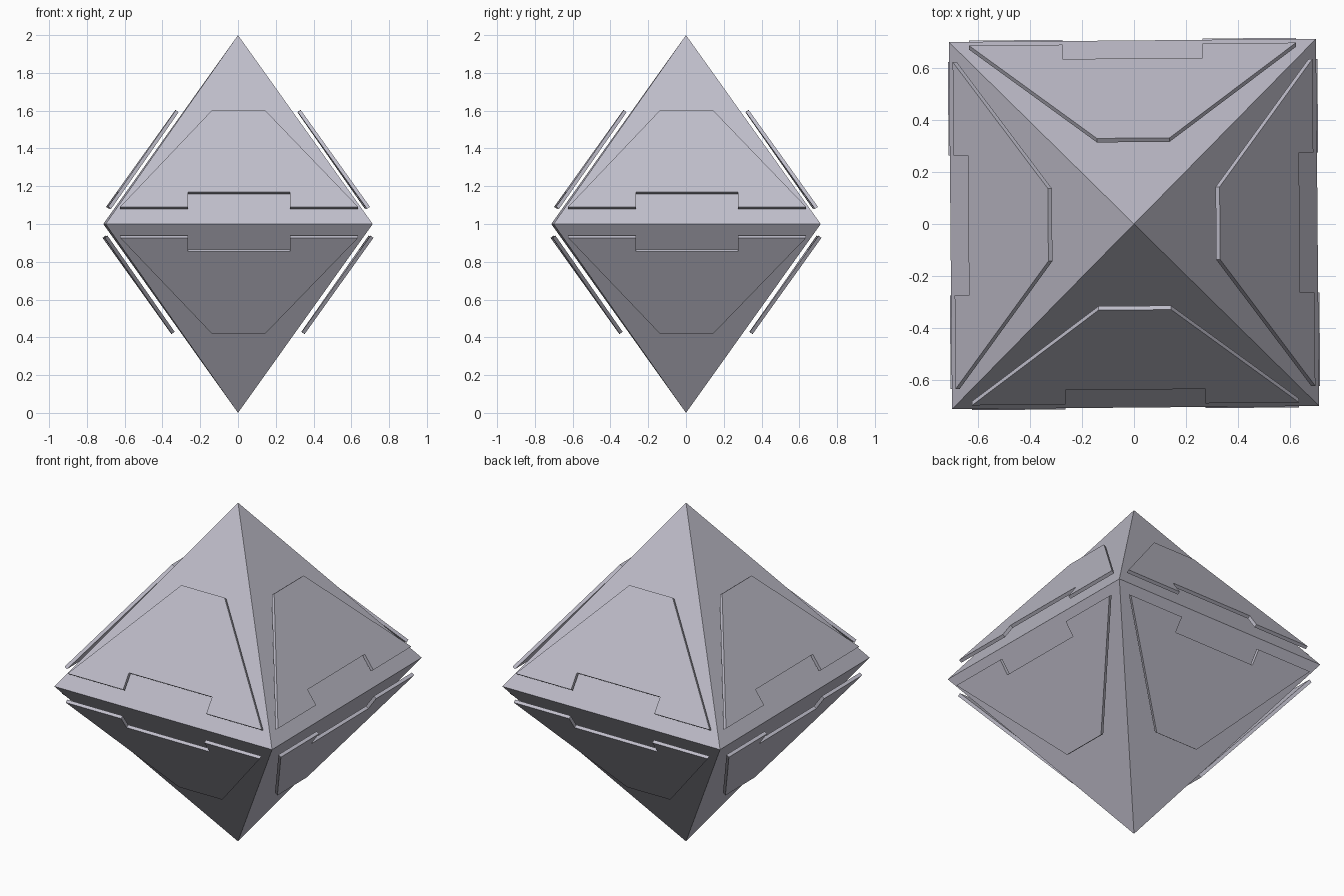
import bpy, bmesh
from math import pi, radians, sqrt
from mathutils import Matrix, Vector

cube = bpy.data.objects.get("Cube")
if cube:
    bpy.data.objects.remove(cube)

HALF = sqrt(0.5)       # half width of the square girdle
TWIST = radians(0.5)   # slight turn of the whole solid

COLOUR = (0.52, 0.51, 0.59, 1)
grey = bpy.data.materials.new("lavender grey")
grey.diffuse_color = COLOUR
grey.use_nodes = True
grey.node_tree.nodes["Principled BSDF"].inputs["Base Color"].default_value = COLOUR


def finish(name, bm):
    bmesh.ops.recalc_face_normals(bm, faces=bm.faces)
    mesh = bpy.data.meshes.new(name)
    bm.to_mesh(mesh)
    bm.free()
    mesh.materials.append(grey)
    obj = bpy.data.objects.new(name, mesh)
    bpy.context.collection.objects.link(obj)
    return obj


# Core: a square ring joined to an upper and a lower tip
bm = bmesh.new()
ring = [bm.verts.new((x * HALF, y * HALF, 1))
        for x, y in ((-1, -1), (1, -1), (1, 1), (-1, 1))]
for z in (0, 2):
    tip = bm.verts.new((0, 0, z))
    for i in range(4):
        bm.faces.new((ring[i], ring[(i + 1) % 4], tip))
finish("core", bm).rotation_euler.z = TWIST


def armour_panel(name, side, base, notch, top, gap, turn):
    """Notched plate floating over one face; heights are measured from the girdle."""
    half = [(0.27, notch), (0.27, base), (0.63, base), (0.14, top)]
    outline = half + [(-x, h) for x, h in reversed(half)]
    normal = Vector((0, -1, side * HALF)).normalized()
    bm = bmesh.new()
    verts = []
    for x, h in outline:
        # height is that of the plate's inner surface
        on_face = h - gap * abs(normal.z)
        point = Vector((x, -HALF * (1 - on_face), 1 + side * on_face))
        verts.append(bm.verts.new(point + normal * gap))
    face = bm.faces.new(verts)
    extruded = bmesh.ops.extrude_face_region(bm, geom=[face], use_keep_orig=True)
    moved = [v for v in extruded["geom"] if isinstance(v, bmesh.types.BMVert)]
    bmesh.ops.translate(bm, verts=moved, vec=normal * 0.019)
    bmesh.ops.rotate(bm, verts=bm.verts, cent=(0, 0, 0),
                     matrix=Matrix.Rotation(turn + TWIST, 3, "Z"))
    finish(name, bm)


# Four plates above and four below the girdle
for i, place in enumerate(("front", "left", "back", "right")):
    armour_panel("upper_panel_" + place, 1, 0.08, 0.158, 0.592, 0.022, i * pi / 2)
    armour_panel("lower_panel_" + place, -1, 0.062, 0.135, 0.571, 0.027, i * pi / 2)
